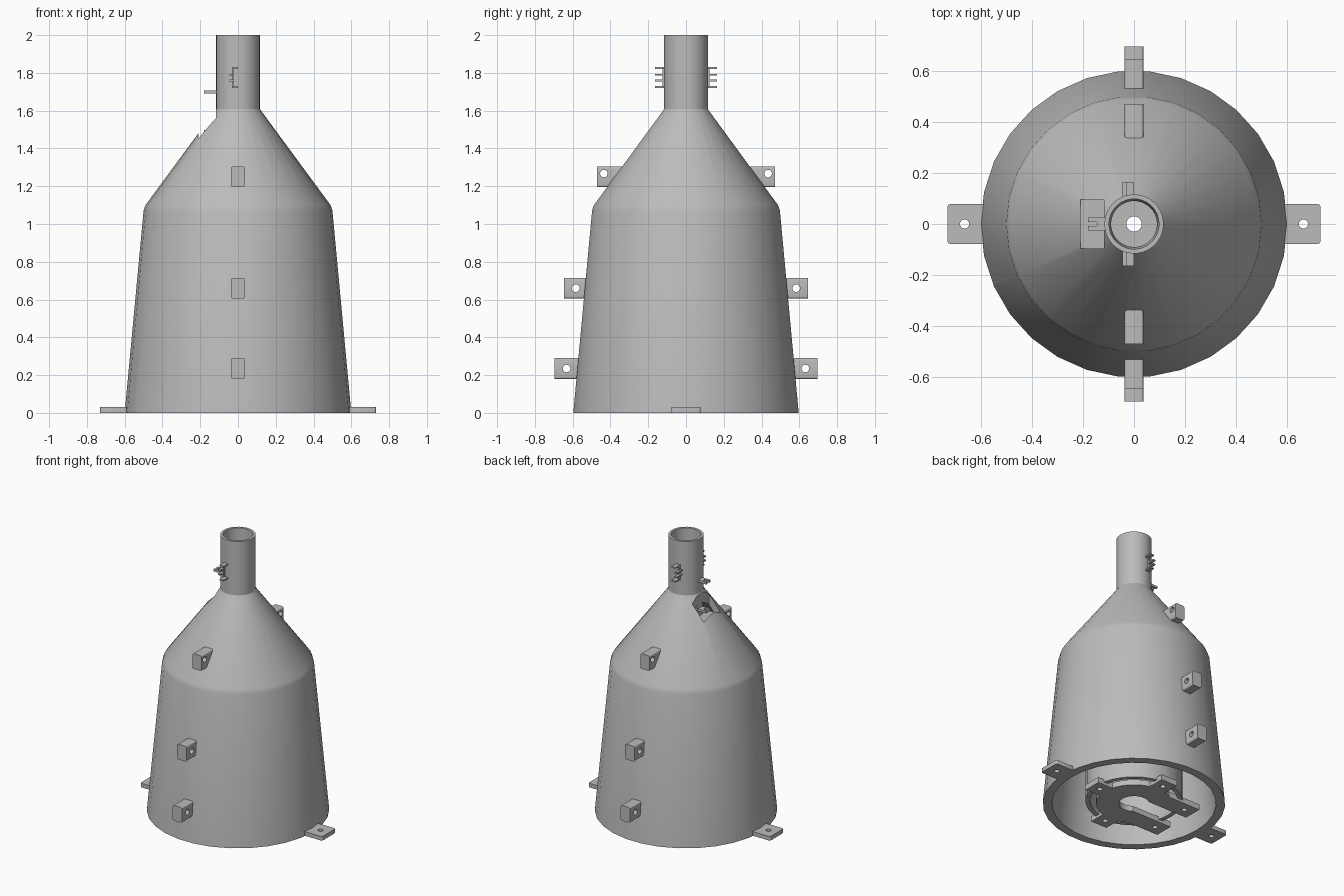
import bpy, bmesh, math
from mathutils import Matrix, Vector

if "Cube" in bpy.data.objects:
    bpy.data.objects.remove(bpy.data.objects["Cube"])

grey = bpy.data.materials.new("grey_plastic")
grey.diffuse_color = (0.5, 0.5, 0.5, 1)
grey.use_nodes = True
grey.node_tree.nodes["Principled BSDF"].inputs["Base Color"].default_value = grey.diffuse_color


def finish(name, bm):
    bmesh.ops.recalc_face_normals(bm, faces=bm.faces)
    me = bpy.data.meshes.new(name)
    bm.to_mesh(me)
    bm.free()
    ob = bpy.data.objects.new(name, me)
    bpy.context.collection.objects.link(ob)
    me.materials.append(grey)
    return ob


def lathe(name, profile, n=30):
    """Closed (r, z) profile turned round the z axis."""
    bm = bmesh.new()
    rings = [[bm.verts.new((r * math.cos(math.tau * i / n), r * math.sin(math.tau * i / n), z))
              for i in range(n)] for r, z in profile]
    for k, a in enumerate(rings):
        b = rings[(k + 1) % len(rings)]
        for i in range(n):
            j = (i + 1) % n
            bm.faces.new((a[i], a[j], b[j], b[i]))
    return finish(name, bm)


def box(name, lo, hi, turn=0, round_axis=None, radius=0.012):
    """Box between two corners; edges along round_axis may be rounded."""
    lo, hi = Vector(lo), Vector(hi)
    bm = bmesh.new()
    m = Matrix.Translation((lo + hi) / 2) @ Matrix.Diagonal((*(hi - lo), 1))
    bmesh.ops.create_cube(bm, size=1, matrix=m)
    if round_axis is not None:
        es = [e for e in bm.edges
              if abs((e.verts[0].co - e.verts[1].co).normalized()[round_axis]) > 0.9]
        bmesh.ops.bevel(bm, geom=es, offset=radius, segments=3, profile=0.5, affect='EDGES')
    bm.transform(Matrix.Rotation(turn, 4, 'Z'))
    return finish(name, bm)


def rod(name, centre, r, length, axis='Z', n=24):
    bm = bmesh.new()
    rot = Matrix.Rotation(math.pi / 2, 4, 'Y') if axis == 'X' else Matrix()
    bmesh.ops.create_cone(bm, cap_ends=True, segments=n, radius1=r, radius2=r, depth=length,
                          matrix=Matrix.Translation(centre) @ rot)
    return finish(name, bm)


def combine(ob, tools, op='DIFFERENCE'):
    """Apply boolean tools and throw them away."""
    bpy.context.view_layer.objects.active = ob
    for t in tools:
        m = ob.modifiers.new("cut", 'BOOLEAN')
        m.operation, m.object, m.solver = op, t, 'EXACT'
        bpy.ops.object.modifier_apply(modifier=m.name)
        bpy.data.objects.remove(t, do_unlink=True)
    return ob


# Hollow tapered shell with conical shoulder and neck
shell = lathe("shell", [(0.60, 0), (0.50, 1.07), (0.49, 1.10), (0.122, 1.60), (0.116, 1.61),
                        (0.116, 2.0), (0.098, 2.0), (0.09, 1.57), (0.45, 1.06), (0.54, 0)])
combine(shell, [
    box("doorway_cutter", (0.4, -0.13, -0.1), (0.9, 0.13, 0.18), turn=math.radians(216)),
    box("shoulder_cutter", (-0.21, -0.095, 1.44), (-0.117, 0.095, 1.75)),
])

# Neck tube carried down behind the shoulder notch, with the notch floor
lathe("neck_liner", [(0.114, 1.40), (0.114, 1.62), (0.092, 1.62), (0.092, 1.40)])
box("notch_floor", (-0.212, -0.095, 1.41), (-0.10, 0.095, 1.44))

# Inner drum with a small hole in its roof
lathe("inner_drum", [(0.32, 0.02), (0.32, 0.60), (0.03, 0.60), (0.03, 0.57),
                     (0.29, 0.57), (0.29, 0.02)])

# Slotted mounting plate with five screw tabs
plate = rod("mounting_plate", (0, 0, 0.02), 0.25, 0.04, n=30)
tabs = [box("tab", (0.15, -0.065, 0), (0.36, 0.065, 0.04), turn=math.radians(a))
        for a in (0, 90, 270)]
tabs += [box("tab", (-0.38, min(s * 0.08, s * 0.215), 0), (0, max(s * 0.08, s * 0.215), 0.04))
         for s in (-1, 1)]
combine(plate, tabs, 'UNION')
holes = [(0.295, 0), (0, 0.295), (0, -0.295), (-0.305, 0.15), (-0.305, -0.15)]
combine(plate, [rod("bore", (0, 0, 0), 0.10, 0.3),
                box("slot", (-0.5, -0.08, -0.1), (0, 0.08, 0.1))]
        + [rod("screw_hole", (x, y, 0), 0.018, 0.3) for x, y in holes])

for s, side in ((-1, "a"), (1, "b")):
    # Floor feet on the left and right
    xs = sorted((s * 0.57, s * 0.73))
    foot = box("foot_" + side, (xs[0], -0.078, 0), (xs[1], 0.078, 0.03), round_axis=2)
    combine(foot, [rod("foot_hole", (s * 0.663, 0, 0), 0.018, 0.3)])

    # Three drilled lugs up the front and back
    for k, (inner, outer, hole, z, hz) in enumerate((
            (0.555, 0.695, 0.632, 0.235, 0.235),
            (0.515, 0.645, 0.583, 0.66, 0.66),
            (0.335, 0.47, 0.435, 1.25, 1.267))):
        ys = sorted((s * inner, s * outer))
        lug = box(f"lug_{side}{k}", (-0.038, ys[0], z - 0.055), (0.038, ys[1], z + 0.055),
                  round_axis=1)
        combine(lug, [rod("lug_hole", (0, s * hole, hz), 0.02, 0.3, 'X')])

    # Small finned clips on the front and back of the neck
    ys = sorted((s * 0.105, s * 0.165))
    for k, (x0, x1, z) in enumerate(((-0.032, 0, 1.825), (-0.045, -0.025, 1.79),
                                     (-0.045, -0.025, 1.76), (-0.032, 0, 1.725))):
        box(f"clip_fin_{side}{k}", (x0, ys[0], z - 0.005), (x1, ys[1], z + 0.005))
    ys = sorted((s * 0.105, s * 0.125))
    box("clip_web_" + side, (-0.032, ys[0], 1.725), (-0.024, ys[1], 1.825))

# Forked hooks on the left of the neck
for k, z in enumerate((1.70, 1.49)):
    hook = box(f"hook_{k}", (-0.18, -0.025, z - 0.008), (-0.10, 0.025, z + 0.008))
    combine(hook, [box("hook_slit", (-0.2, -0.008, z - 0.1), (-0.145, 0.008, z + 0.1))])

# Smooth round surfaces, crisp edges
bpy.ops.object.select_all(action='SELECT')
bpy.context.view_layer.objects.active = shell
bpy.ops.object.shade_smooth_by_angle(angle=math.radians(25))
